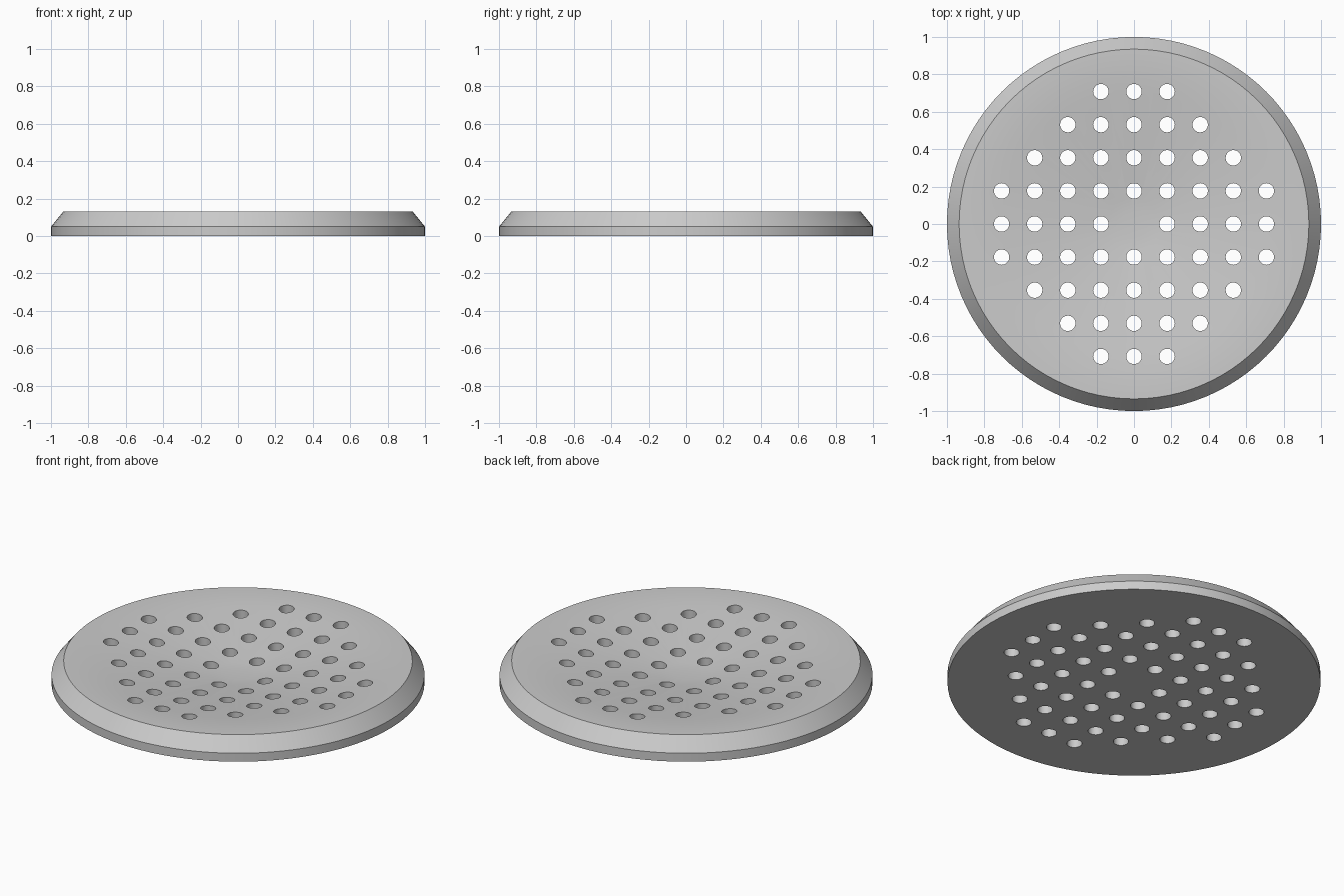
import bpy
import bmesh
import math
from mathutils import Matrix, Vector

SEGMENTS = 96
PITCH = 0.177
HOLE_RADIUS = 0.041

default = bpy.data.objects.get("Cube")
if default:
    bpy.data.objects.remove(default, do_unlink=True)


def make_material(name, value):
    mat = bpy.data.materials.new(name)
    colour = (value, value, value, 1.0)
    mat.use_nodes = True
    mat.diffuse_color = colour
    mat.node_tree.nodes["Principled BSDF"].inputs["Base Color"].default_value = colour
    return mat


def make_object(name, bm, mat):
    mesh = bpy.data.meshes.new(name)
    bm.to_mesh(mesh)
    bm.free()
    mesh.materials.append(mat)
    obj = bpy.data.objects.new(name, mesh)
    bpy.context.collection.objects.link(obj)
    return obj


grey = make_material("light grey", 0.6)

# Disc: flat underside, short wall, sloped rim and shallow dished top
profile = [(0, 0), (1, 0), (1, 0.05), (0.935, 0.13), (0.89, 0.13),
           (0.8, 0.126), (0.71, 0.118), (0.14, 0.054), (0.07, 0.05), (0, 0.05)]
bm = bmesh.new()
verts = [bm.verts.new((r, 0, z)) for r, z in profile]
edges = [bm.edges.new(pair) for pair in zip(verts, verts[1:])]
bmesh.ops.spin(bm, geom=verts + edges, cent=(0, 0, 0), axis=(0, 0, 1),
               angle=math.tau, steps=SEGMENTS, use_duplicate=False)
bmesh.ops.remove_doubles(bm, verts=bm.verts, dist=0.0001)
bmesh.ops.recalc_face_normals(bm, faces=bm.faces)
disc = make_object("drain_disc", bm, grey)

# Drain holes on a square grid with clipped corners and a solid centre
bm = bmesh.new()
for i in range(-4, 5):
    for j in range(-4, 5):
        if 0 < abs(i) + abs(j) <= 5:
            bmesh.ops.create_cone(
                bm, cap_ends=True, segments=32, radius1=HOLE_RADIUS,
                radius2=HOLE_RADIUS, depth=0.6,
                matrix=Matrix.Translation(Vector((i * PITCH, j * PITCH, 0.07))))
cutter = make_object("hole_cutter", bm, grey)
cutter.hide_render = True

cut = disc.modifiers.new("holes", "BOOLEAN")
cut.operation = "DIFFERENCE"
cut.solver = "EXACT"
cut.object = cutter

# Apply the holes, remove the helper and shade smoothly between sharp edges
bpy.ops.object.select_all(action="DESELECT")
disc.select_set(True)
bpy.context.view_layer.objects.active = disc
bpy.ops.object.modifier_apply(modifier=cut.name)
bpy.data.objects.remove(cutter, do_unlink=True)
bpy.ops.object.shade_smooth_by_angle(angle=math.radians(30))
